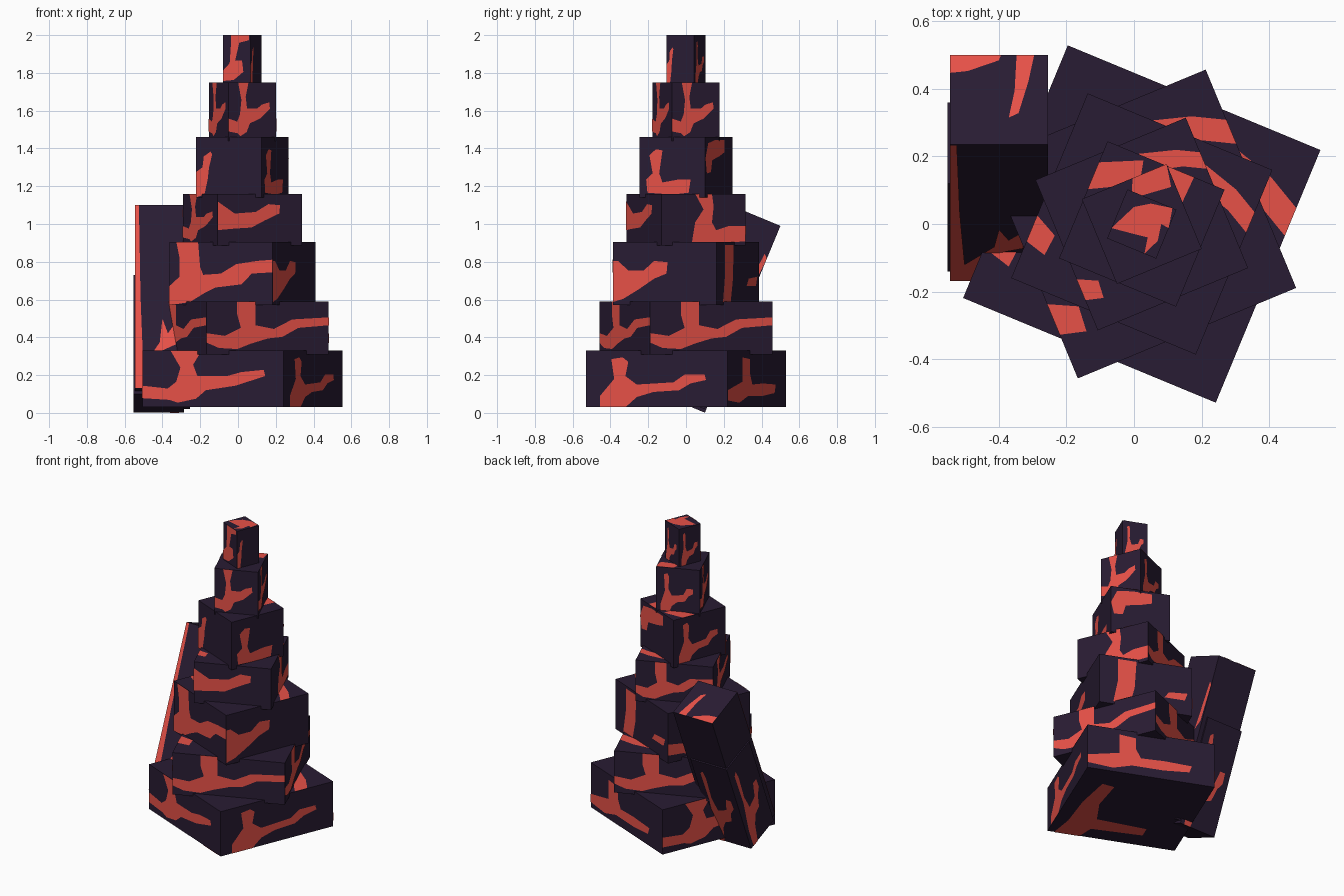
import bpy, bmesh
from math import radians
from mathutils import Vector, Matrix

cube = bpy.data.objects.get("Cube")
if cube:
    bpy.data.objects.remove(cube, do_unlink=True)


def material(name, color):
    mat = bpy.data.materials.new(name)
    mat.use_nodes = True
    mat.diffuse_color = color
    mat.node_tree.nodes["Principled BSDF"].inputs["Base Color"].default_value = color
    return mat


ROCK = material("dark purple rock", (0.022, 0.0115, 0.033, 1))
LAVA = material("glowing red vein", (0.80, 0.082, 0.064, 1))

# Vein outlines, in fractions of a face's width and height
WIDE = [(0, .16), (.19, .13), (.25, .08), (.38, .15), (.45, .3), (.66, .38), (.87, .55),
        (.86, .66), (.7, .62), (.6, .55), (.39, .55), (.36, .75), (.42, 1), (.2, 1),
        (.27, .7), (.24, .45), (.18, .33), (0, .38)]
LONG = [(0, .22), (.1, .12), (.25, .1), (.36, .2), (.5, .3), (.62, .33), (.75, .5), (1, .55),
        (1, .7), (.7, .66), (.55, .48), (.4, .55), (.4, 1), (.25, 1), (.25, .75), (.28, .5),
        (.15, .35), (0, .4)]
BROAD = [(0, 0), (.2, .05), (.35, .2), (.45, .28), (.7, .33), (.8, .5), (1, .52), (1, .72),
         (.85, .7), (.65, .65), (.5, .5), (.33, .48), (.3, .6), (.28, 1), (.07, 1),
         (.1, .75), (.1, .45), (0, .3)]
HOOK = [(.1, 0), (.28, 0), (.36, .18), (.48, .27), (.66, .3), (.74, .42), (.85, .48),
        (.84, .58), (.7, .58), (.62, .44), (.36, .4), (.28, .55), (.3, .8), (.26, .88),
        (.18, .85), (.2, .5), (.1, .2)]
LOW_HOOK = [(.12, .08), (.5, .05), (.75, .08), (.78, .3), (.6, .3), (.35, .25), (.3, .4),
            (.35, .78), (.25, .8), (.15, .7), (.2, .4), (.1, .3)]
FLAT_HOOK = [(0, .12), (.2, .08), (.35, .2), (.6, .2), (.8, .25), (.82, .4), (.6, .42),
             (.42, .4), (.38, .6), (.38, .85), (.25, .88), (.25, .45), (0, .3)]
RAMP = [(0, .05), (.1, .1), (.25, .25), (.4, .42), (.52, .5), (.53, .68), (.4, .7),
        (.3, .55), (.15, .55), (.05, .7), (0, .7)]
WAVE = [(0, .3), (.2, .33), (.4, .35), (.55, .48), (.73, .62), (.74, .78), (.6, .8),
        (.45, .65), (.2, .62), (0, .85)]
FOOT = [(.36, .05), (1, .08), (1, .38), (.8, .38), (.65, .3), (.6, .45), (.62, .75),
        (.6, 1), (.4, 1), (.5, .7), (.4, .45)]
SLIVER = [(0, 0), (.13, .05), (.18, .3), (.2, .5), (.25, .72), (.22, .76), (.12, .68),
          (.1, .5), (0, .42)]
COLUMN = [(.15, .05), (.33, .05), (.38, .4), (.4, .95), (.2, .95), (.2, .5)]
SPOT = [(.7, .3), (.92, .3), (.95, .45), (.75, .42)]
BROW = [(.05, .4), (.2, .42), (.25, .62), (.5, .68), (.7, .75), (.7, .95), (.35, .95),
        (.1, .9), (0, .65)]
CURL = [(0, .1), (.4, .12), (.75, .28), (.7, .5), (.45, .5), (.6, .85), (.95, .9),
        (.95, 1), (.3, 1), (.3, .85), (.25, .45), (0, .3)]
BASE = [(.95, 1), (.75, 1), (.7, .87), (.3, .85), (.3, .75), (.7, .72), (.75, .5),
        (.72, .22), (.82, .2), (.88, .5), (.9, .8)]

# Vein outlines for the block tops
STRIP = [(.6, .8), (.87, .73), (1, .66), (1, .77), (.87, .84), (.6, .92)]
NUB = [(0, .2), (.11, .17), (.12, .28), (0, .34)]
CORNER = [(0, .59), (.3, .75), (.36, .8), (.32, .97), (0, .82)]
NOTCH = [(.52, 1), (.6, .85), (.73, .77), (.74, 1)]
CROWN = [(.5, .8), (.95, .75), (1, 1), (.6, 1)]
FORK = [(0, .21), (.44, .27), (.7, .31), (.76, 0), (.9, .32), (.84, .64), (1, .62),
        (.92, 1), (.51, .92), (.24, .74)]

# Vein outlines for the leaning slab
EDGE = [(0, 0), (.3, 0), (.45, .2), (.75, .24), (.72, .35), (.6, .3), (.5, .38),
        (.45, .25), (.15, .12), (.1, .5), (.07, 1), (0, 1)]
CAP = [(.6, .3), (.7, .35), (.8, .7), (.86, 1), (.68, 1), (.66, .6)]
CAP_CORNER = [(0, .8), (.18, .82), (.5, .94), (.52, 1), (0, 1)]
FLECK = [(.82, .55), (.95, .6), (1, .82), (.93, .84), (.88, .7)]

X, Y, Z = Vector((1, 0, 0)), Vector((0, 1, 0)), Vector((0, 0, 1))
# Each side of a block: outward normal, width direction, height direction
SIDES = {"front": (-Y, X, Z), "right": (X, Y, Z), "back": (Y, -X, Z),
         "left": (-X, -Y, Z), "top": (Z, X, Y), "bottom": (-Z, X, -Y)}


def block(name, size, center, rotation, veins):
    """A plain box with thin vein plates lying on its sides."""
    scale = Matrix.Diagonal(size)
    bm = bmesh.new()
    bmesh.ops.create_cube(bm, size=1, matrix=scale.to_4x4())
    for side, outlines in veins.items():
        normal, across, up = SIDES[side]
        for outline in outlines:
            points = [scale @ (normal / 2 + across * (u - 0.5) + up * (v - 0.5))
                      + normal * 0.002 for u, v in outline]
            face = bm.faces.new([bm.verts.new(p) for p in points])
            face.material_index = 1
            face.normal_update()
            if face.normal.dot(normal) < 0:
                face.normal_flip()
    mesh = bpy.data.meshes.new(name)
    bm.to_mesh(mesh)
    bm.free()
    mesh.materials.append(ROCK)
    mesh.materials.append(LAVA)
    obj = bpy.data.objects.new(name, mesh)
    obj.location = center
    obj.rotation_euler = rotation
    bpy.context.collection.objects.link(obj)


def wrap(front, right, back, left, *top):
    return {"front": [front], "right": [right], "back": [back], "left": [left],
            "top": top}


# Tower of shrinking blocks, turned alternately each way
TURN = radians(22.5)
levels = [0.03, 0.33, 0.59, 0.905, 1.16, 1.46, 1.75, 2.0]
widths = [0.81, 0.70, 0.592, 0.482, 0.375, 0.272, 0.157]
patterns = [wrap(WIDE, HOOK, FLAT_HOOK, WIDE, STRIP, NUB),
            wrap(LONG, LONG, LONG, LONG, STRIP, NUB),
            wrap(BROAD, RAMP, COLUMN, WIDE, STRIP, NUB),
            wrap(WAVE, FOOT, LONG, WIDE, STRIP, NUB),
            wrap(SLIVER, LOW_HOOK, BROW, HOOK, CORNER, NOTCH),
            wrap(WIDE, WIDE, HOOK, WIDE, CROWN),
            wrap(CURL, SLIVER, HOOK, HOOK, FORK)]
patterns[0]["bottom"] = [BASE]
patterns[2]["back"].append(SPOT)
for i, (width, veins) in enumerate(zip(widths, patterns)):
    low = levels[i] - (0.02 if i else 0)
    high = levels[i + 1]
    block(f"tower_block_{i + 1}", (width, width, high - low),
          (0.023, 0, (low + high) / 2), (0, 0, TURN if i % 2 else -TURN), veins)

# Leaning slab and the shorter slab embedded in its foot
block("leaning_slab", (0.29, 0.287, 1.05), (-0.40, 0.1665, 0.56), (-TURN, 0, 0),
      {"front": [EDGE], "right": [FLECK], "top": [CAP, CAP_CORNER]})
block("slab_foot", (0.268, 0.26, 0.68), (-0.419, 0.11, 0.365), (-TURN, 0, 0),
      {"left": [HOOK], "back": [HOOK]})
